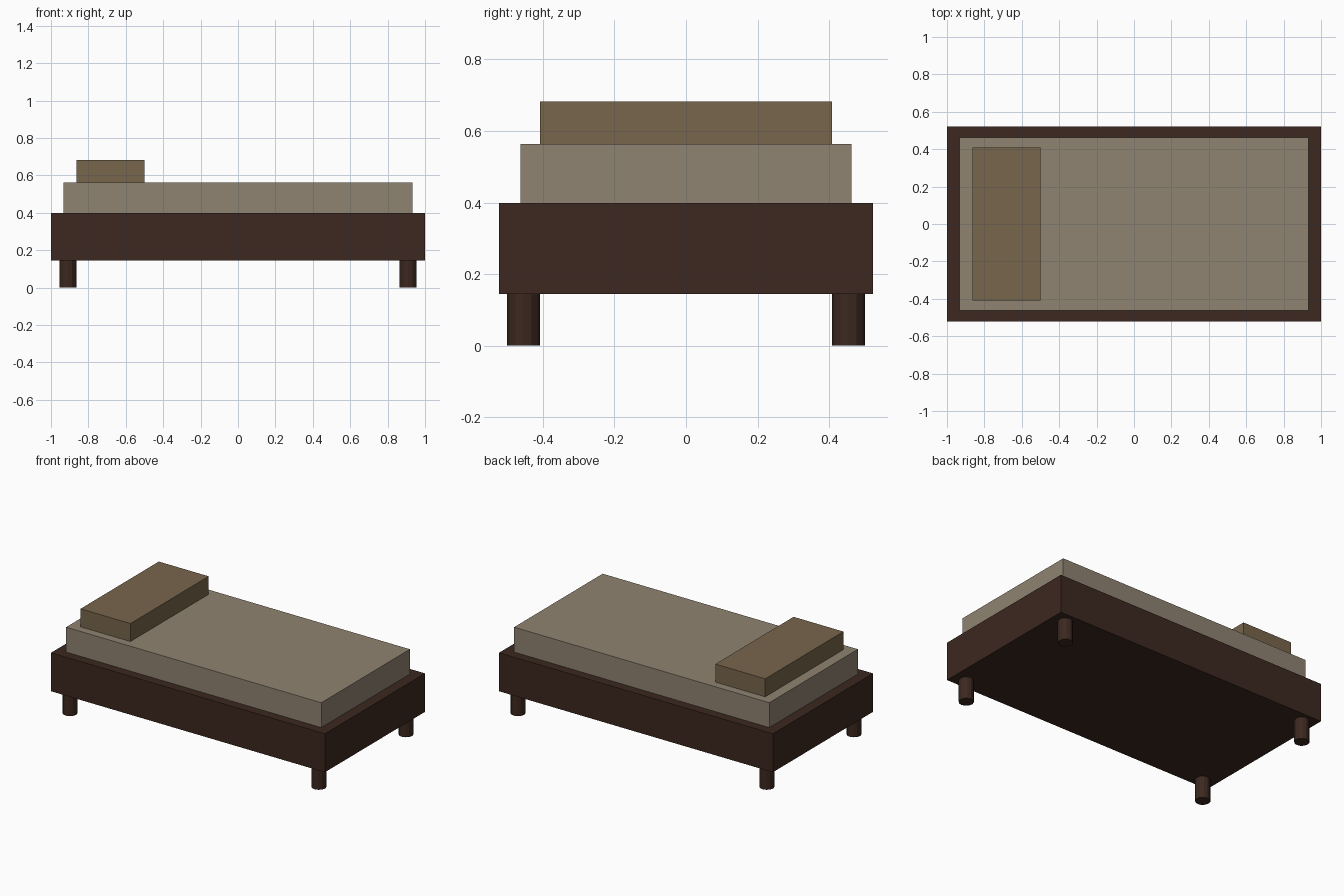
import bpy
import bmesh

if "Cube" in bpy.data.objects:
    bpy.data.objects.remove(bpy.data.objects["Cube"])


def material(name, rgb):
    mat = bpy.data.materials.new(name)
    mat.diffuse_color = (*rgb, 1)
    mat.use_nodes = True
    mat.node_tree.nodes["Principled BSDF"].inputs["Base Color"].default_value = mat.diffuse_color
    return mat


def add_object(name, bm, mat):
    mesh = bpy.data.meshes.new(name)
    bm.to_mesh(mesh)
    bm.free()
    mesh.materials.append(mat)
    obj = bpy.data.objects.new(name, mesh)
    bpy.context.collection.objects.link(obj)
    return obj


def box(name, x, y, z, mat):
    """Box spanning the given (min, max) ranges."""
    bm = bmesh.new()
    bmesh.ops.create_cube(bm, size=1)
    for v in bm.verts:
        for i, (lo, hi) in enumerate((x, y, z)):
            v.co[i] = hi if v.co[i] > 0 else lo
    return add_object(name, bm, mat)


def leg(name, x, y, height, radius, mat):
    bm = bmesh.new()
    bmesh.ops.create_cone(bm, cap_ends=True, segments=12,
                          radius1=radius, radius2=radius, depth=height)
    obj = add_object(name, bm, mat)
    obj.location = (x, y, height / 2)
    return obj


wood = material("dark_wood", (0.045, 0.021, 0.014))
fabric = material("mattress_fabric", (0.275, 0.227, 0.165))
cushion = material("pillow_fabric", (0.188, 0.133, 0.072))

# Stacked boxes: frame, mattress, pillow
box("bed_frame", (-1, 1), (-0.522, 0.522), (0.145, 0.399), wood)
box("mattress", (-0.932, 0.932), (-0.462, 0.462), (0.399, 0.563), fabric)
box("pillow", (-0.864, -0.5), (-0.408, 0.408), (0.563, 0.682), cushion)

# Four round legs in the corners
for end, sx in (("head", -1), ("foot", 1)):
    for side, sy in (("front", -1), ("back", 1)):
        leg(f"{side}_{end}_leg", sx * 0.909, sy * 0.454, 0.145, 0.0455, wood)
